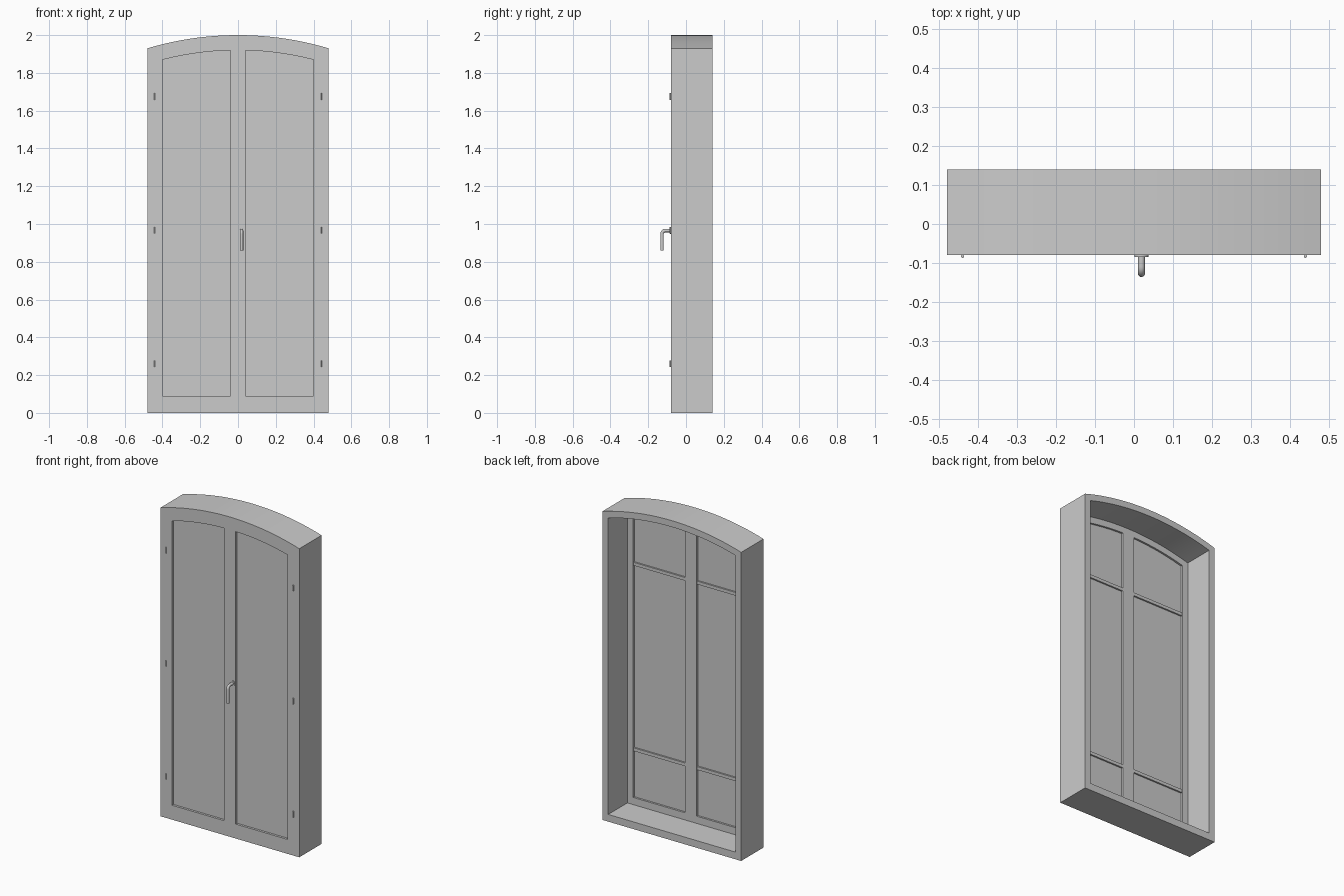
import bpy, bmesh, math
from mathutils import Vector, Matrix

if "Cube" in bpy.data.objects:
    bpy.data.objects.remove(bpy.data.objects["Cube"])

ARC_Z = 0.319            # common centre height of all arches
FRONT, BACK = -0.08, 0.14
LEAF_BACK = -0.049


def outline(x0, x1, z0, radius, n=24):
    """Closed panel profile with a segmental arched head."""
    pts = [(x0, z0), (x1, z0)]
    for i in range(n + 1):
        x = x1 + (x0 - x1) * i / n
        pts.append((x, ARC_Z + math.sqrt(radius ** 2 - x ** 2)))
    return pts


def finish(name, bm, mirror=False):
    bmesh.ops.recalc_face_normals(bm, faces=bm.faces)
    me = bpy.data.meshes.new(name)
    bm.to_mesh(me)
    bm.free()
    ob = bpy.data.objects.new(name, me)
    bpy.context.collection.objects.link(ob)
    if mirror:
        ob.modifiers.new("Mirror", 'MIRROR').use_mirror_merge = False
    bpy.ops.object.select_all(action='DESELECT')
    bpy.context.view_layer.objects.active = ob
    ob.select_set(True)
    bpy.ops.object.shade_smooth_by_angle(angle=math.radians(30))
    return ob


def arched_ring(name, outer, inner, y0, y1, mirror=False):
    bm = bmesh.new()
    loops = [[bm.verts.new((x, y, z)) for x, z in prof]
             for prof, y in ((outer, y0), (outer, y1), (inner, y1), (inner, y0))]
    n = len(outer)
    for k in range(4):
        a, b = loops[k], loops[(k + 1) % 4]
        for i in range(n):
            j = (i + 1) % n
            bm.faces.new((a[i], a[j], b[j], b[i]))
    return finish(name, bm, mirror)


def arched_panel(name, prof, y0, y1, mirror=False):
    bm = bmesh.new()
    a = [bm.verts.new((x, y0, z)) for x, z in prof]
    b = [bm.verts.new((x, y1, z)) for x, z in prof]
    bm.faces.new(a)
    bm.faces.new(b[::-1])
    for i in range(len(a)):
        j = (i + 1) % len(a)
        bm.faces.new((a[i], a[j], b[j], b[i]))
    return finish(name, bm, mirror)


def box(name, lo, hi, mirror=False):
    bm = bmesh.new()
    lo, hi = Vector(lo), Vector(hi)
    size = hi - lo
    bmesh.ops.create_cube(bm, size=1, matrix=Matrix.Translation((lo + hi) / 2)
                          @ Matrix.Diagonal((*size, 1)))
    return finish(name, bm, mirror)


def cylinder(name, centre, r, depth, along_y=False, segs=16, mirror=False):
    bm = bmesh.new()
    rot = Matrix.Rotation(math.pi / 2, 4, 'X') if along_y else Matrix.Identity(4)
    bmesh.ops.create_cone(bm, cap_ends=True, segments=segs, radius1=r, radius2=r,
                          depth=depth, matrix=Matrix.Translation(centre) @ rot)
    return finish(name, bm, mirror)


# Deep outer frame
arched_ring("outer_frame", outline(-0.48, 0.48, 0, 1.681, 32),
            outline(-0.44, 0.44, 0.045, 1.641, 32), FRONT, BACK)

# Pair of opening leaves with glass
arched_ring("leaf_frame", outline(0, 0.44, 0.045, 1.641, 16),
            outline(0.04, 0.40, 0.09, 1.601, 16), FRONT, LEAF_BACK, True)
arched_panel("glass_pane", outline(0.04, 0.40, 0.09, 1.601, 16), -0.066, -0.061, True)

# Glazing bars behind the glass
for z in (0.39, 1.55):
    box("glazing_bar", (0.04, -0.0655, z - 0.01), (0.40, -0.051, z + 0.01), True)

# Hinge knuckles
for z in (0.26, 0.967, 1.675):
    cylinder("hinge", (0.44, -0.083, z), 0.004, 0.036, segs=12, mirror=True)

# Handle rosette
HX, HZ = 0.019, 0.965
cylinder("handle_rosette", (HX, -0.082, HZ), 0.018, 0.005, along_y=True, segs=24)

# Bent lever: round section swept along neck, bend and grip
R, BEND, YG = 0.009, 0.018, -0.127
path = [((FRONT), HZ, 0.0)]
for i in range(9):
    t = math.pi / 2 * i / 8
    path.append((YG + BEND - BEND * math.sin(t), HZ - BEND + BEND * math.cos(t), t))
path.append((YG, 0.86, math.pi / 2))
bm = bmesh.new()
rings = []
for y, z, t in path:
    ring = []
    for k in range(16):
        a = 2 * math.pi * k / 16
        s = R * math.sin(a)
        ring.append(bm.verts.new((HX + R * math.cos(a), y - s * math.sin(t), z + s * math.cos(t))))
    rings.append(ring)
for a, b in zip(rings, rings[1:]):
    for i in range(16):
        j = (i + 1) % 16
        bm.faces.new((a[i], a[j], b[j], b[i]))
bm.faces.new(rings[0])
bm.faces.new(rings[-1])
finish("handle_lever", bm)
